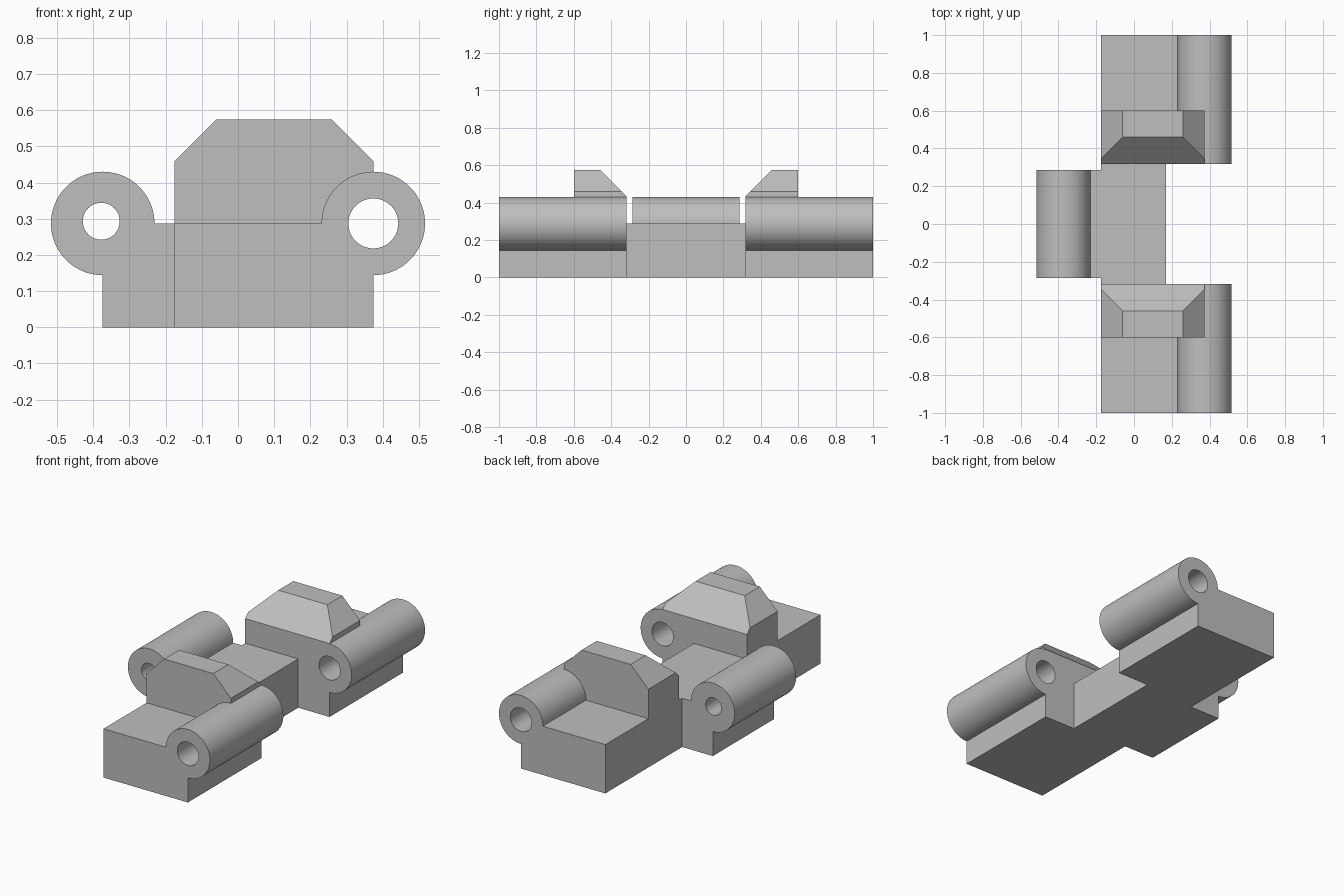
import bpy, bmesh, math
from mathutils import Matrix, Vector

cube = bpy.data.objects.get("Cube")
if cube:
    bpy.data.objects.remove(cube, do_unlink=True)

grey = bpy.data.materials.new("plain grey")
grey.use_nodes = True
colour = (0.52, 0.52, 0.52, 1)
grey.diffuse_color = colour
grey.node_tree.nodes["Principled BSDF"].inputs["Base Color"].default_value = colour

DECK = 0.287      # deck height, also the height of the barrel axis
R = 0.143         # barrel radius
AXIS = 0.374      # barrel axis offset from the centre
EDGE = 0.175      # side of the central spine
GAP = 0.317       # inner end of the outer sections
STOP_END = 0.6    # outer face of the raised stops


def arc(cx, cz, r, start, end, steps):
    angles = [math.radians(start + (end - start) * i / steps) for i in range(steps + 1)]
    return [(cx + r * math.cos(a), cz + r * math.sin(a)) for a in angles]


def prism(name, loops, y0, y1, slope=None):
    """Extrude an x-z outline, with optional holes, from y0 to y1."""
    curve = bpy.data.curves.new(name, "CURVE")
    curve.dimensions = "2D"
    curve.fill_mode = "BOTH"
    curve.extrude = abs(y1 - y0) / 2
    for loop in loops:
        spline = curve.splines.new("POLY")
        spline.points.add(len(loop) - 1)
        for point, (x, z) in zip(spline.points, loop):
            point.co = (x, z, 0, 1)
        spline.use_cyclic_u = True
    obj = bpy.data.objects.new(name, curve)
    bpy.context.collection.objects.link(obj)
    bpy.ops.object.select_all(action="DESELECT")
    obj.select_set(True)
    bpy.context.view_layer.objects.active = obj
    bpy.ops.object.convert(target="MESH")
    obj = bpy.context.view_layer.objects.active
    mesh = obj.data
    mesh.transform(Matrix.Translation((0, (y0 + y1) / 2, 0)) @ Matrix.Rotation(math.pi / 2, 4, "X"))

    bm = bmesh.new()
    bm.from_mesh(mesh)
    bmesh.ops.remove_doubles(bm, verts=bm.verts, dist=0.0001)
    if slope:
        # Slice off the sloping face and close it
        point, normal = slope
        bmesh.ops.bisect_plane(bm, geom=bm.verts[:] + bm.edges[:] + bm.faces[:],
                               plane_co=point, plane_no=normal, clear_outer=True)
        bmesh.ops.holes_fill(bm, edges=[e for e in bm.edges if e.is_boundary])
    bmesh.ops.recalc_face_normals(bm, faces=bm.faces)
    bm.to_mesh(mesh)
    bm.free()
    mesh.materials.clear()
    mesh.materials.append(grey)
    bpy.ops.object.shade_smooth_by_angle(angle=math.radians(30))
    return obj


# Central spine
prism("central_spine", [[(-EDGE, 0), (0.17, 0), (0.17, DECK), (-EDGE, DECK)]], -GAP, GAP)

# Middle knuckle with the narrow bore
knuckle = [(-EDGE, 0), (-EDGE, DECK)] + arc(-AXIS, DECK, R, 0, 270, 60) + [(-AXIS, 0)]
prism("middle_knuckle", [knuckle, arc(-0.378, 0.293, 0.051, 0, 352.5, 47)], -0.285, 0.285)

# End sections, each a leaf with its barrel and a chamfered stop
leaf = [(-EDGE, 0), (AXIS, 0)] + arc(AXIS, DECK, R, -90, 180, 60) + [(-EDGE, DECK)]
bore = arc(AXIS, DECK, 0.069, 0, 352.5, 47)
stop = ([(-EDGE, DECK)] + arc(AXIS, DECK, R, 180, 90, 20)
        + [(AXIS, 0.46), (0.259, 0.575), (-0.06, 0.575), (-EDGE, 0.46)])
for side, s in (("front", -1), ("back", 1)):
    prism(side + "_leaf", [leaf, bore], s * GAP, s)
    prism(side + "_stop", [stop], s * GAP, s * STOP_END,
          (Vector((0, s * GAP, 0.432)), Vector((0, -s, 1))))
